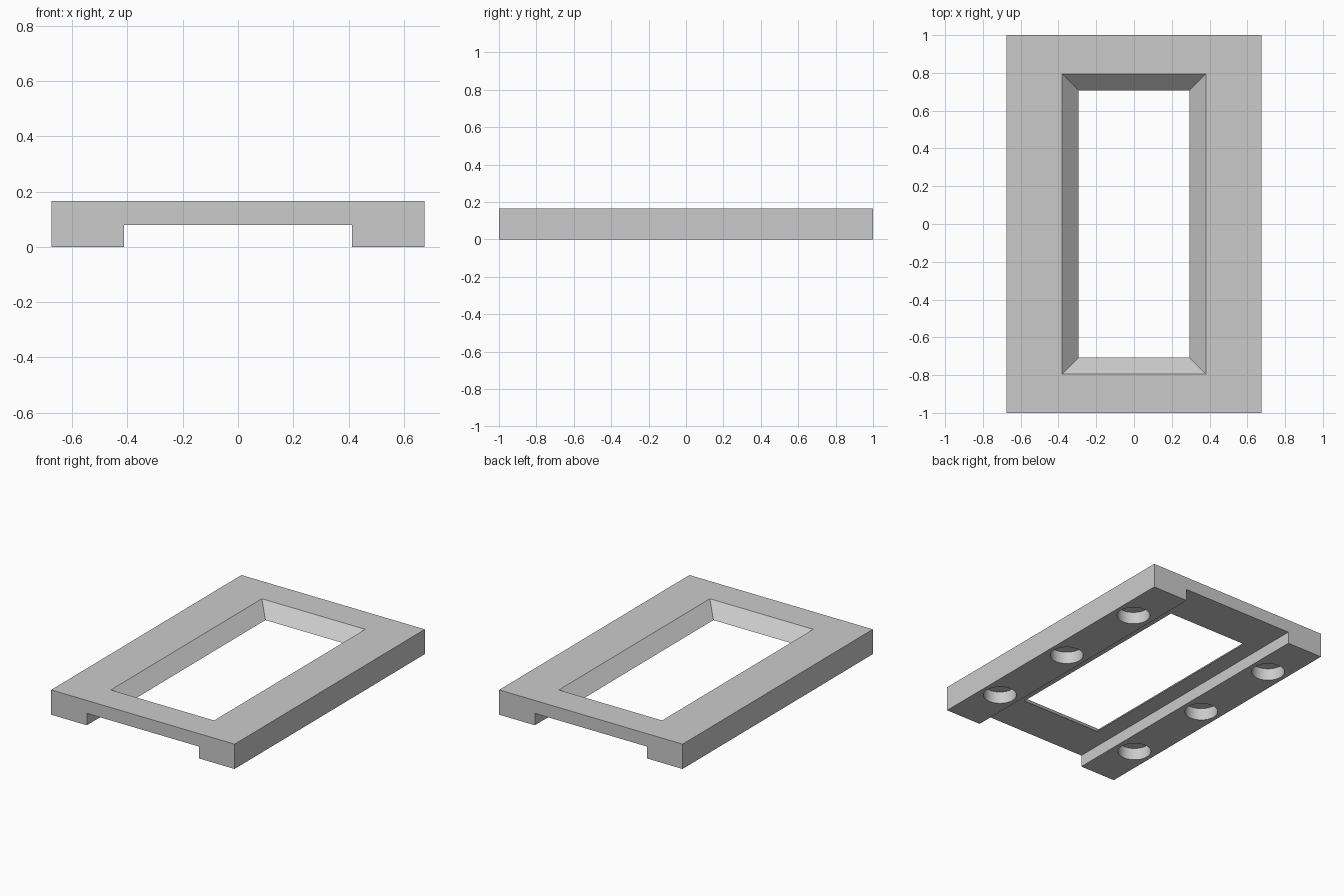
import bpy, bmesh
from mathutils import Matrix

cube = bpy.data.objects.get("Cube")
if cube:
    bpy.data.objects.remove(cube, do_unlink=True)

HALF_W, HALF_L, HEIGHT = 0.675, 1.0, 0.165
CHANNEL_W, CHANNEL_Z = 0.412, 0.079
OPEN_X, OPEN_Y = 0.38, 0.794
HOLE_X, HOLE_PITCH, HOLE_R, HOLE_DEPTH = 0.545, 0.645, 0.102, 0.081

grey = bpy.data.materials.new("light grey")
grey.use_nodes = True
grey.diffuse_color = (0.6, 0.6, 0.6, 1)
grey.node_tree.nodes["Principled BSDF"].inputs["Base Color"].default_value = (0.6, 0.6, 0.6, 1)


def make_object(name, bm):
    bmesh.ops.recalc_face_normals(bm, faces=bm.faces)
    mesh = bpy.data.meshes.new(name)
    bm.to_mesh(mesh)
    bm.free()
    mesh.materials.append(grey)
    obj = bpy.data.objects.new(name, mesh)
    bpy.context.collection.objects.link(obj)
    return obj


def cut(target, cutter):
    cutter.hide_render = True
    mod = target.modifiers.new("cut", "BOOLEAN")
    mod.operation, mod.solver, mod.object = "DIFFERENCE", "EXACT", cutter
    bpy.context.view_layer.objects.active = target
    bpy.ops.object.modifier_apply(modifier=mod.name)
    bpy.data.objects.remove(cutter, do_unlink=True)


# Frame body: plate with two side rails, extruded along its length
half = [(CHANNEL_W, CHANNEL_Z), (CHANNEL_W, 0), (HALF_W, 0), (HALF_W, HEIGHT)]
profile = half + [(-x, z) for x, z in reversed(half)]
bm = bmesh.new()
face = bm.faces.new([bm.verts.new((x, -HALF_L, z)) for x, z in profile])
ext = bmesh.ops.extrude_face_region(bm, geom=[face])
bmesh.ops.translate(bm, vec=(0, 2 * HALF_L, 0),
                    verts=[v for v in ext["geom"] if isinstance(v, bmesh.types.BMVert)])
frame = make_object("window_frame", bm)

# Central opening with 45 degree sloped sides, carried past both surfaces
bm = bmesh.new()
bmesh.ops.create_cube(bm, size=2)
for v in bm.verts:
    z = HEIGHT + 0.05 if v.co.z > 0 else CHANNEL_Z - 0.05
    grow = z - HEIGHT
    v.co = (v.co.x * (OPEN_X + grow), v.co.y * (OPEN_Y + grow), z)
cut(frame, make_object("opening_cutter", bm))

# Three blind round sockets under each rail
bm = bmesh.new()
for side in (-1, 1):
    for row in (-1, 0, 1):
        bmesh.ops.create_cone(
            bm, cap_ends=True, segments=48, radius1=HOLE_R, radius2=HOLE_R,
            depth=2 * HOLE_DEPTH,
            matrix=Matrix.Translation((side * HOLE_X, row * HOLE_PITCH, 0)))
cut(frame, make_object("socket_cutter", bm))

# Smooth socket walls, sharp edges elsewhere
bpy.ops.object.select_all(action="DESELECT")
frame.select_set(True)
bpy.context.view_layer.objects.active = frame
bpy.ops.object.shade_smooth_by_angle()
